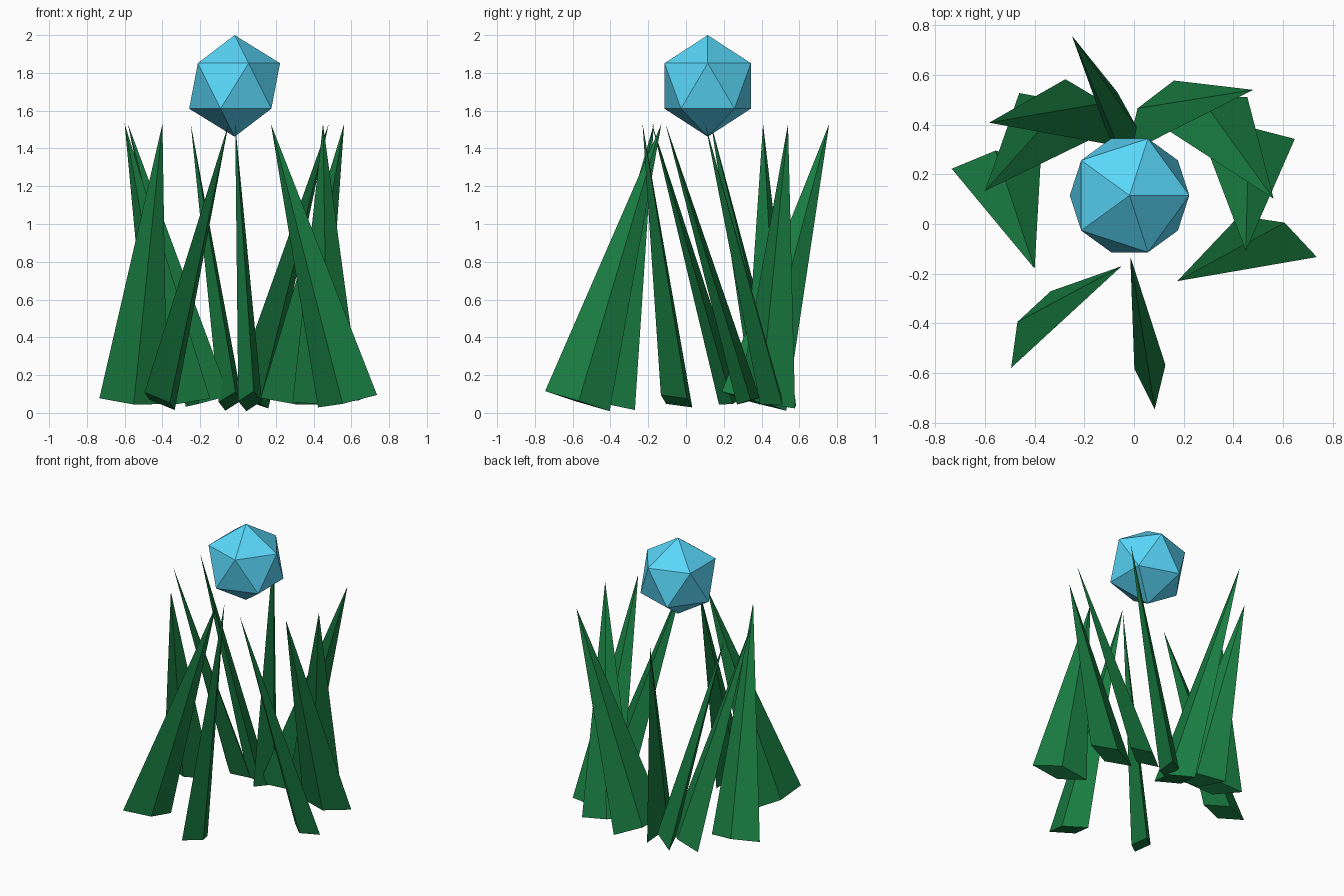
import bpy, math
from mathutils import Vector

if "Cube" in bpy.data.objects:
    bpy.data.objects.remove(bpy.data.objects["Cube"])


def material(name, rgb):
    m = bpy.data.materials.new(name)
    m.diffuse_color = (*rgb, 1)
    m.use_nodes = True
    m.node_tree.nodes["Principled BSDF"].inputs["Base Color"].default_value = m.diffuse_color
    return m


green = material("leaf_green", (0.01, 0.21, 0.055))
blue = material("orb_blue", (0.10, 0.68, 0.95))

BASE_Z, TIP_Z = 0.062, 1.53
HALF_LONG, HALF_SHORT = 0.18, 0.063


def blade(name, base, tip, angle):
    """Four-sided spike on a diamond base that is square to its leaning axis."""
    c = Vector((*base, BASE_Z))
    t = Vector((*tip, TIP_Z))
    axis = (t - c).normalized()
    a = math.radians(angle)
    d = Vector((math.cos(a), math.sin(a), 0))
    d.z = -(d.x * axis.x + d.y * axis.y) / axis.z
    d.normalize()
    s = axis.cross(d)
    verts = [c + d * HALF_LONG, c + s * HALF_SHORT,
             c - d * HALF_LONG, c - s * HALF_SHORT, t]
    faces = [(3, 2, 1, 0)] + [(i, (i + 1) % 4, 4) for i in range(4)]
    me = bpy.data.meshes.new(name)
    me.from_pydata(verts, [], faces)
    me.materials.append(green)
    bpy.context.collection.objects.link(bpy.data.objects.new(name, me))


# ring of leaning leaves: base centre, tip, heading of the wide axis
leaves = [
    ((0.064, -0.575), (-0.015, -0.13), 96.5),
    ((-0.415, -0.425), (-0.05, -0.17), 62.7),
    ((-0.555, 0.235), (-0.40, -0.18), 4),
    ((-0.305, 0.44), (-0.60, 0.133), 151),
    ((-0.162, 0.447), (-0.583, 0.408), 130),
    ((-0.04, 0.36), (-0.25, 0.758), 99),
    ((0.065, 0.43), (0.48, 0.54), 57),
    ((0.288, 0.45), (0.562, 0.102), 20),
    ((0.468, 0.33), (0.45, -0.108), 4),
    ((0.58, -0.05), (0.174, -0.23), 152),
]
for i, (base, tip, ang) in enumerate(leaves):
    blade(f"leaf_{i + 1}", base, tip, ang)

# floating faceted orb
bpy.ops.mesh.primitive_ico_sphere_add(subdivisions=1, radius=0.269,
                                      location=(-0.018, 0.115, 1.731))
orb = bpy.context.object
orb.name = "faceted_orb"
orb.data.materials.append(blue)
